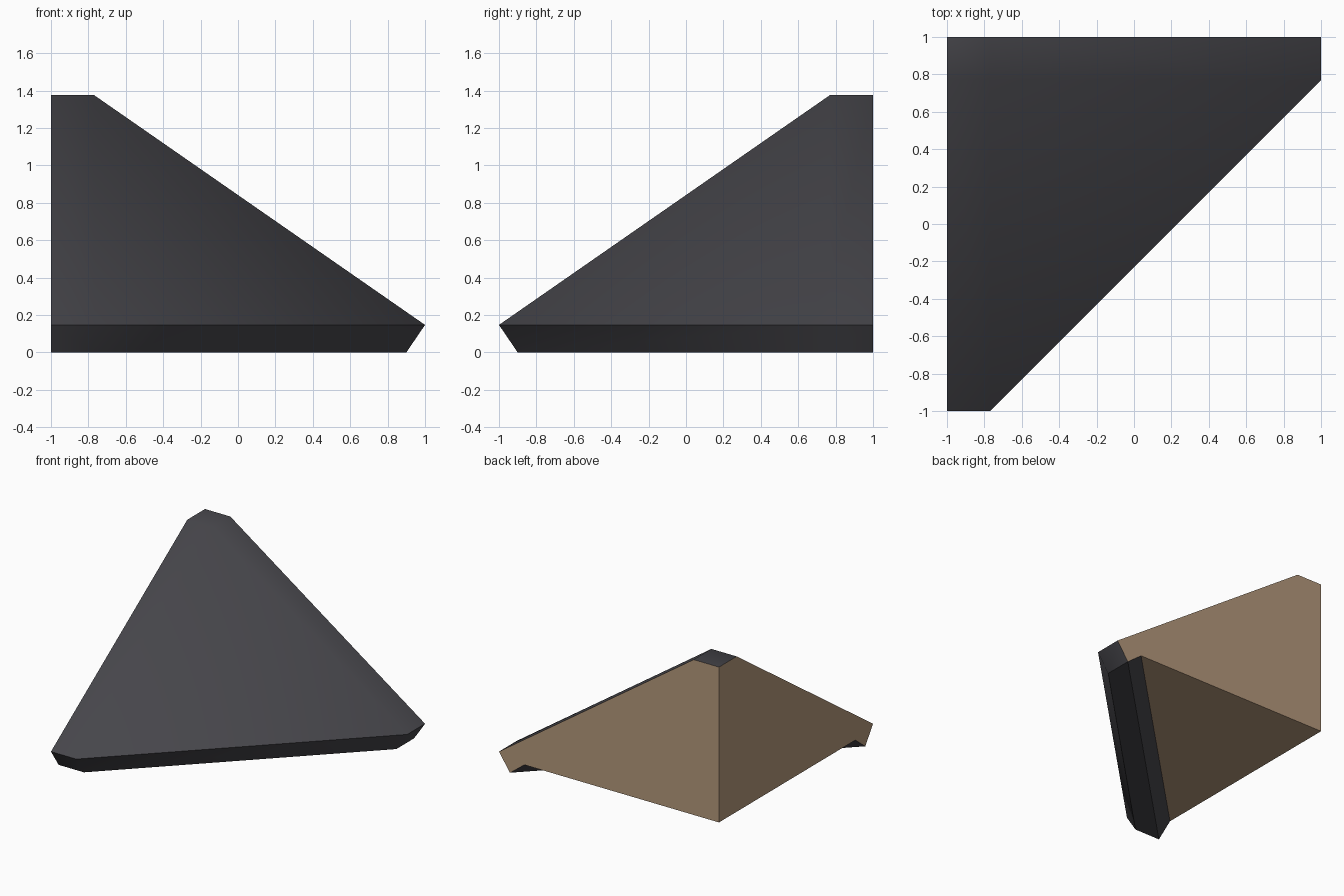
import bpy, bmesh, math

if "Cube" in bpy.data.objects:
    bpy.data.objects.remove(bpy.data.objects["Cube"])


def material(name, rgb):
    m = bpy.data.materials.new(name)
    m.diffuse_color = (*rgb, 1)
    m.use_nodes = True
    m.node_tree.nodes["Principled BSDF"].inputs["Base Color"].default_value = m.diffuse_color
    return m


TOP, EDGE, FLOOR = 1.376, 0.147, 0.10   # heights: flat tip, lower corners, underside
W = 0.77                                # inner line of the blunted corners

# Points on the right half; the left half mirrors across the diagonal
half = {
    "tip": (-W, 1, TOP),
    "back": (1, 1, EDGE), "front": (1, W, EDGE),
    "low_back": (0.9, 1, 0), "low_front": (0.9, W, 0),
    "lip": (W, 1, FLOOR),
}
bm = bmesh.new()
R = {k: bm.verts.new(p) for k, p in half.items()}
L = {k: bm.verts.new((-y, -x, z)) for k, (x, y, z) in half.items()}
corner_top = bm.verts.new((-1, 1, TOP))
corner_low = bm.verts.new((-1, 1, FLOOR))
peak = bm.verts.new((-W, W, TOP))

# Flat wall, sloping border and blunted end, on both sides
for s in (R, L):
    bm.faces.new((corner_top, s["tip"], s["back"], s["low_back"], s["lip"], corner_low))
    bm.faces.new((s["tip"], peak, s["front"], s["back"]))
    bm.faces.new((s["back"], s["front"], s["low_front"], s["low_back"]))

# Large sloping face, flat tip and underside
bm.faces.new((peak, L["front"], R["front"]))
bm.faces.new((corner_top, R["tip"], peak, L["tip"]))
bm.faces.new((corner_low, R["lip"], L["lip"]))

# Lower rim: outer bevel, foot and inner bevel
rim = ["front", "low_front", "low_back", "lip"]
for a, b in zip(rim, rim[1:]):
    bm.faces.new((R[a], R[b], L[b], L[a]))

bmesh.ops.recalc_face_normals(bm, faces=bm.faces)

# Inner walls and underside are tan, the outer cover is dark
for f in bm.faces:
    f.normal_update()
    n, c = f.normal, f.calc_center_median()
    inner = n.y > 0.9 or n.x < -0.9 or (n.z < -0.9 and c.z > 0.05)
    f.material_index = 1 if inner else 0

mesh = bpy.data.meshes.new("corner_wedge")
bm.to_mesh(mesh)
bm.free()
mesh.materials.append(material("dark grey", (0.061, 0.060, 0.069)))
mesh.materials.append(material("tan", (0.456, 0.314, 0.198)))
obj = bpy.data.objects.new("corner_wedge", mesh)
bpy.context.collection.objects.link(obj)
bpy.context.view_layer.objects.active = obj
obj.select_set(True)
bpy.ops.object.shade_smooth_by_angle(angle=math.radians(42))
